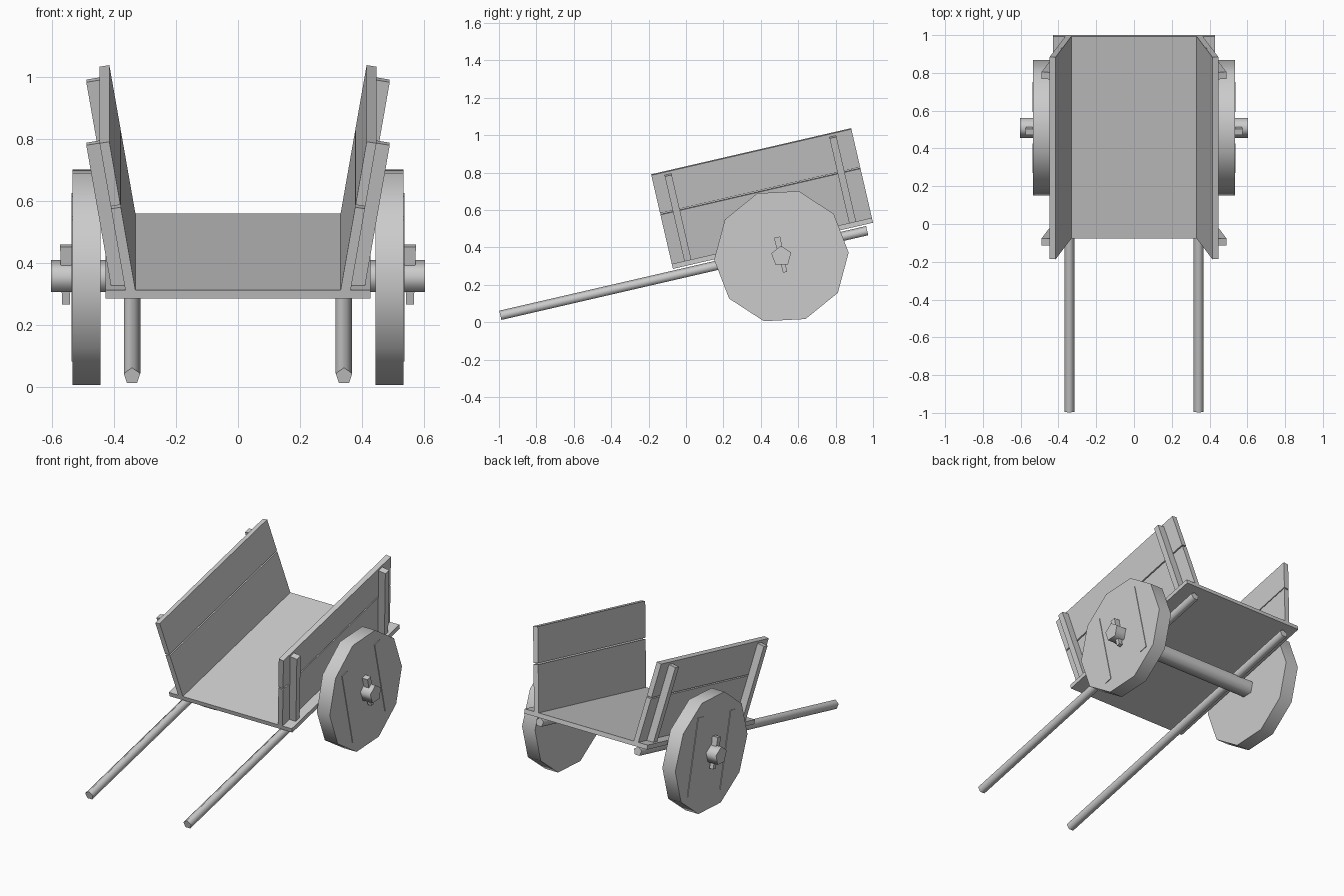
import bpy, bmesh, math
from mathutils import Matrix, Vector

if "Cube" in bpy.data.objects:
    bpy.data.objects.remove(bpy.data.objects["Cube"], do_unlink=True)

# One plain grey for the whole cart
grey = bpy.data.materials.new("plain_grey")
grey.use_nodes = True
colour = (0.6, 0.6, 0.6, 1)
grey.diffuse_color = colour
grey.node_tree.nodes["Principled BSDF"].inputs["Base Color"].default_value = colour


def finish(name, bm, matrix, smooth=False):
    bm.transform(matrix)
    bmesh.ops.recalc_face_normals(bm, faces=bm.faces)
    mesh = bpy.data.meshes.new(name)
    bm.to_mesh(mesh)
    bm.free()
    mesh.materials.append(grey)
    obj = bpy.data.objects.new(name, mesh)
    bpy.context.collection.objects.link(obj)
    if smooth:
        bpy.ops.object.select_all(action='DESELECT')
        obj.select_set(True)
        bpy.context.view_layer.objects.active = obj
        bpy.ops.object.shade_smooth_by_angle(angle=math.radians(80))
    return obj


def box(name, low, high, matrix, foot=1.0):
    """Box between two corners; foot scales the bottom end for a taper."""
    low, high = Vector(low), Vector(high)
    bm = bmesh.new()
    bmesh.ops.create_cube(bm, size=1)
    for v in bm.verts:
        if v.co.z < 0:
            v.co.x *= foot
            v.co.y *= foot
        v.co = (low + high) / 2 + v.co * (high - low)
    return finish(name, bm, matrix)


def rod(name, sides, radius, start, end, phase, matrix):
    """Many-sided rod along x, its first corner turned by phase degrees."""
    bm = bmesh.new()
    ring = []
    for i in range(sides):
        a = math.radians(phase) + math.tau * i / sides
        ring.append(bm.verts.new((start, radius * math.cos(a), radius * math.sin(a))))
    cap = bm.faces.new(ring)
    side = bmesh.ops.extrude_face_region(bm, geom=[cap])
    moved = [g for g in side["geom"] if isinstance(g, bmesh.types.BMVert)]
    bmesh.ops.translate(bm, verts=moved, vec=(end - start, 0, 0))
    return finish(name, bm, matrix, smooth=True)


# The cart bed is tipped forward so the poles rest on the ground
tilt = Matrix.Rotation(math.radians(13), 4, 'X')
bed = Matrix.Translation((0, -0.07, 0.285)) @ tilt
hub = Matrix.Translation((0, 0.51, 0.353))
hub_tilted = hub @ tilt
LENGTH, FLOOR = 1.098, 0.027

box("floor", (-0.428, 0, 0), (0.428, LENGTH, FLOOR), bed)
rod("axle", 5, 0.056, -0.603, 0.603, 93, hub)

for s, label in ((1, "left"), (-1, "right")):
    # Flared side made of two planks with a narrow gap
    flare = (bed @ Matrix.Translation((s * 0.331, 0, FLOOR))
             @ Matrix.Rotation(math.radians(9.7 * s), 4, 'Y'))
    box(label + "_lower_plank", (0, 0, 0), (s * 0.032, LENGTH, 0.279), flare)
    box(label + "_upper_plank", (0, 0, 0.287), (s * 0.032, LENGTH, 0.499), flare)

    # Upright stakes on the outside of the planks
    for u, where in ((0.088, "front"), (0.992, "back")):
        box(f"{label}_{where}_stake", (s * 0.032, u - 0.019, 0.005),
            (s * 0.078, u + 0.019, 0.484), flare)

    # Pulling pole under the floor
    along = bed @ Matrix.Translation((s * 0.342, 0, -0.037)) @ Matrix.Rotation(math.pi / 2, 4, 'Z')
    rod(label + "_pole", 5, 0.028, -0.955, 1.058, 90, along)

    # Solid wheel with two flat battens and a tapered pin
    rod(label + "_wheel", 10, 0.36, s * 0.444, s * 0.534, 3, hub)
    for v, where in ((-0.166, "front"), (0.166, "back")):
        box(f"{label}_{where}_batten", (s * 0.53, v - 0.027, -0.235),
            (s * 0.538, v + 0.027, 0.235), hub_tilted)
    box(label + "_axle_pin", (s * 0.536, -0.017, -0.088),
        (s * 0.574, 0.017, 0.104), hub_tilted, foot=0.65)
